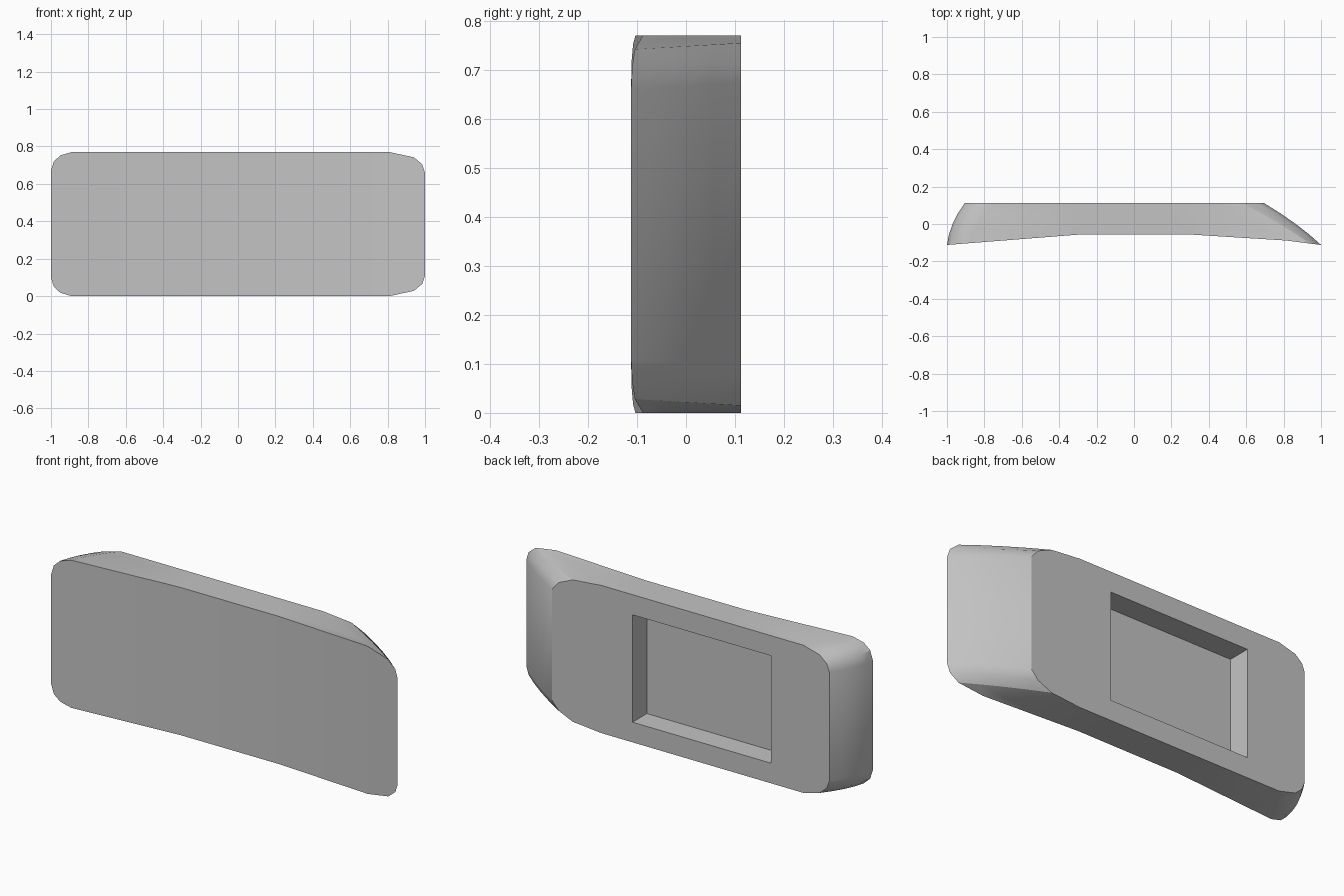
import bpy, bmesh, math

if "Cube" in bpy.data.objects:
    bpy.data.objects.remove(bpy.data.objects["Cube"])

HEIGHT, BACK = 0.77, 0.112

# Matching outline columns: x and corner inset, on the front and on the back
front = [(-1, .10), (-.985, .05), (-.95, .018), (-.89, 0), (-.3, 0),
         (.28, 0), (.81, 0), (.94, .028), (.985, .065), (1, .11)]
back = [(-.905, .10), (-.89, .06), (-.85, .025), (-.756, 0), (-.3, 0),
        (.15, 0), (.41, 0), (.575, .015), (.655, .05), (.695, .095)]
bend = [(-1, -.112), (-.3, -.057), (.28, -.055), (.81, -.088), (1, -.112)]


def front_y(x):
    for (x0, y0), (x1, y1) in zip(bend, bend[1:]):
        if x <= x1:
            return y0 + (y1 - y0) * (x - x0) / (x1 - x0)


def grey_material():
    mat = bpy.data.materials.new("mid grey")
    colour = (0.55, 0.55, 0.55, 1)
    mat.diffuse_color = colour
    mat.use_nodes = True
    mat.node_tree.nodes["Principled BSDF"].inputs["Base Color"].default_value = colour
    return mat


# Body: rings lofted from the concave front to the smaller flat back
bm = bmesh.new()
rings = []
STEPS = 4
for s in range(STEPS + 1):
    t = s / STEPS
    bottom, top = [], []
    for (fx, fi), (bx, bi) in zip(front, back):
        bulge = 0.07 * t * (1 - t) * fx ** 3
        x = fx + (bx - fx) * t + bulge
        y = front_y(fx) + (BACK - front_y(fx)) * t
        inset = fi + (bi - fi) * t
        bottom.append(bm.verts.new((x, y, inset)))
        top.append(bm.verts.new((x, y, HEIGHT - inset)))
    rings.append((bottom, top))

for (b0, t0), (b1, t1) in zip(rings, rings[1:]):
    loop0, loop1 = b0 + t0[::-1], b1 + t1[::-1]
    for i in range(len(loop0)):
        j = (i + 1) % len(loop0)
        bm.faces.new((loop0[i], loop0[j], loop1[j], loop1[i]))

# Front in upright strips, back as one flat face
b, t = rings[0]
for i in range(len(b) - 1):
    bm.faces.new((b[i], b[i + 1], t[i + 1], t[i]))
b, t = rings[-1]
bm.faces.new(b + t[::-1])
bmesh.ops.recalc_face_normals(bm, faces=bm.faces)

mesh = bpy.data.meshes.new("body")
bm.to_mesh(mesh)
bm.free()
body = bpy.data.objects.new("body", mesh)
bpy.context.collection.objects.link(body)
mat = grey_material()
mesh.materials.append(mat)

# Rectangular pocket in the back
bpy.ops.mesh.primitive_cube_add(size=1, location=(-.17, .094, .385))
cutter = bpy.context.object
cutter.name = "pocket_cutter"
cutter.scale = (.80, .20, .56)
cutter.hide_render = True
cutter.data.materials.append(mat)
cut = body.modifiers.new("pocket", "BOOLEAN")
cut.operation = "DIFFERENCE"
cut.solver = "EXACT"
cut.object = cutter

bpy.ops.object.select_all(action="DESELECT")
body.select_set(True)
bpy.context.view_layer.objects.active = body
bpy.ops.object.modifier_apply(modifier=cut.name)
bpy.data.objects.remove(cutter)
bpy.ops.object.shade_smooth_by_angle(angle=math.radians(30))
